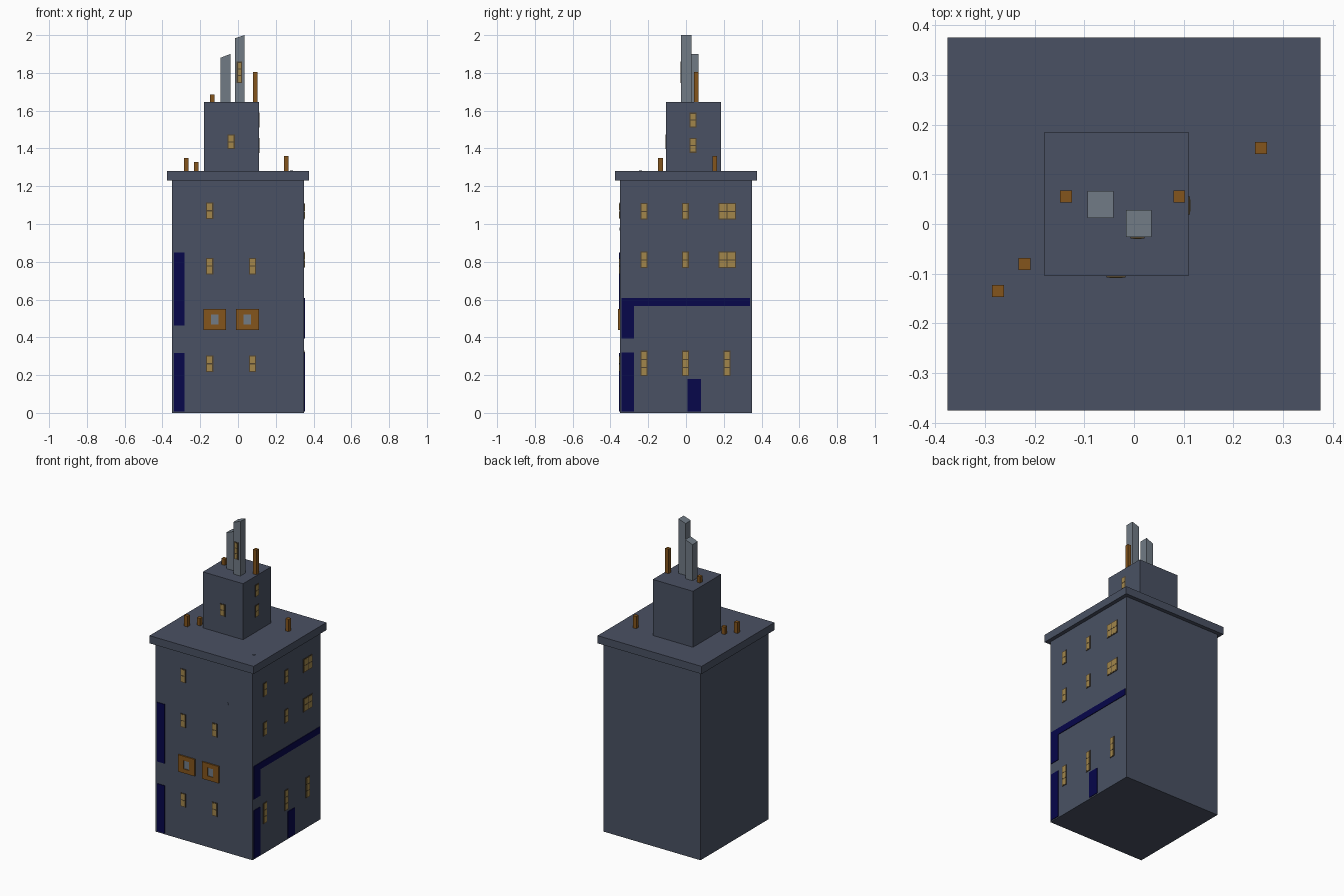
import bpy
import bmesh
from mathutils import Vector, Matrix

old = bpy.data.objects.get("Cube")
if old:
    bpy.data.objects.remove(old, do_unlink=True)


def material(name, *rgb):
    m = bpy.data.materials.new(name)
    m.use_nodes = True
    m.diffuse_color = (*rgb, 1)
    m.node_tree.nodes["Principled BSDF"].inputs["Base Color"].default_value = (*rgb, 1)
    return m


STONE = material("slate stone", 0.068, 0.083, 0.125)
GREY = material("pale grey stone", 0.165, 0.198, 0.235)
WOOD = material("brown wood", 0.23, 0.09, 0.012)
NAVY = material("navy trim", 0.002, 0.002, 0.07)
GLASS = material("tan glass", 0.36, 0.24, 0.07)
FRAME = material("dark window frame", 0.085, 0.06, 0.03)


def finish(name, bm, mat):
    mesh = bpy.data.meshes.new(name)
    bm.to_mesh(mesh)
    bm.free()
    mesh.materials.append(mat)
    obj = bpy.data.objects.new(name, mesh)
    bpy.context.collection.objects.link(obj)
    return obj


def add_box(bm, lo, hi):
    lo, hi = Vector(lo), Vector(hi)
    size = hi - lo
    mat = Matrix.Translation((lo + hi) / 2) @ Matrix.Diagonal((*size, 1))
    return bmesh.ops.create_cube(bm, size=1, matrix=mat)["verts"]


def box(name, lo, hi, mat, slope=0):
    """Box whose top can drop towards -x."""
    bm = bmesh.new()
    for v in add_box(bm, lo, hi):
        if v.co.z > hi[2] - 0.001 and v.co.x < (lo[0] + hi[0]) / 2:
            v.co.z -= slope
    return finish(name, bm, mat)


def wall_box(bm, side, wall, u0, u1, z0, z1, depth):
    """Thin plate standing proud of the front (-y) or left (+x) wall."""
    if side == "front":
        add_box(bm, (u0, wall - depth, z0), (u1, wall + 0.002, z1))
    else:
        add_box(bm, (wall - 0.002, u0, z0), (wall + depth, u1, z1))


def plate(name, side, wall, u0, u1, z0, z1, mat, depth=0.004):
    bm = bmesh.new()
    wall_box(bm, side, wall, u0, u1, z0, z1, depth)
    return finish(name, bm, mat)


def window(side, wall, u, z, w, h, cols=1, rows=2):
    plate(side + "_window_frame", side, wall, u - w / 2, u + w / 2,
          z - h / 2, z + h / 2, FRAME, 0.003)
    bm = bmesh.new()
    gap = 0.006
    pw, ph = (w - gap * (cols + 1)) / cols, (h - gap * (rows + 1)) / rows
    for c in range(cols):
        for r in range(rows):
            a = u - w / 2 + gap + c * (pw + gap)
            b = z - h / 2 + gap + r * (ph + gap)
            wall_box(bm, side, wall, a, a + pw, b, b + ph, 0.004)
    finish(side + "_window_panes", bm, GLASS)


# Main masses
box("main_body", (-0.35, -0.35, 0), (0.35, 0.35, 1.24), STONE)
box("roof_slab", (-0.375, -0.375, 1.23), (0.375, 0.375, 1.28), STONE)
box("upper_tower", (-0.18, -0.105, 1.27), (0.11, 0.185, 1.645), STONE)

# Slanted shafts on the tower
box("short_shaft", (-0.093, 0.012, 1.64), (-0.041, 0.066, 1.9), GREY, 0.02)
box("tall_shaft", (-0.016, -0.026, 1.64), (0.035, 0.028, 2.0), GREY, 0.017)

# Wooden posts
for x, y, base, top in ((-0.137, 0.055, 1.64, 1.685), (0.091, 0.055, 1.64, 1.805),
                        (-0.273, -0.135, 1.27, 1.35), (-0.22, -0.08, 1.27, 1.328),
                        (0.255, 0.153, 1.27, 1.36)):
    box("wooden_post", (x - 0.012, y - 0.012, base), (x + 0.012, y + 0.012, top), WOOD)

# Front windows
for x, z in ((-0.15, 1.07), (-0.15, 0.777), (0.077, 0.777), (-0.15, 0.26), (0.077, 0.26)):
    window("front", -0.35, x, z, 0.038, 0.088)
window("front", -0.105, -0.036, 1.435, 0.038, 0.078)
window("front", -0.026, 0.007, 1.803, 0.028, 0.112, rows=3)

# Side windows
for z in (1.067, 0.81):
    for y, w, cols in ((-0.222, 0.038, 1), (-0.003, 0.036, 1), (0.218, 0.094, 2)):
        window("side", 0.35, y, z, w, 0.088, cols)
for y in (-0.222, -0.003, 0.217):
    window("side", 0.35, y, 0.262, 0.038, 0.134, rows=3)
for z in (1.55, 1.416):
    window("side", 0.11, 0.037, z, 0.036, 0.078)

# Square wooden surrounds with small openings
for x in (-0.123, 0.05):
    bm = bmesh.new()
    for s in (-1, 1):
        u = x + s * 0.04
        wall_box(bm, "front", -0.35, u - 0.02, u + 0.02, 0.44, 0.55, 0.009)
        z = 0.495 + s * 0.041
        wall_box(bm, "front", -0.35, x - 0.02, x + 0.02, z - 0.014, z + 0.014, 0.009)
    finish("wooden_surround", bm, WOOD)
    plate("surround_opening", "front", -0.35, x - 0.02, x + 0.02, 0.468, 0.522, GREY)

# Navy trim
for side, wall, u0, u1, z0, z1 in (
        ("front", -0.35, -0.338, -0.283, 0.008, 0.318),
        ("front", -0.35, -0.338, -0.283, 0.462, 0.848),
        ("side", 0.35, -0.342, -0.275, 0.008, 0.32),
        ("side", 0.35, -0.342, -0.275, 0.393, 0.565),
        ("side", 0.35, -0.342, 0.338, 0.565, 0.608)):
    plate("navy_trim", side, wall, u0, u1, z0, z1, NAVY)
plate("side_door", "side", 0.35, 0.008, 0.08, 0.008, 0.18, NAVY)

# Small studs on the front wall and roof
for name, spot, turn in (("wall_stud", (0.17, -0.35, 0.973), Matrix.Rotation(1.5708, 4, "X")),
                         ("roof_stud", (0.283, -0.24, 1.28), Matrix())):
    bm = bmesh.new()
    bmesh.ops.create_cone(bm, cap_ends=True, segments=12, radius1=0.008, radius2=0.008,
                          depth=0.006, matrix=Matrix.Translation(spot) @ turn)
    finish(name, bm, STONE)
